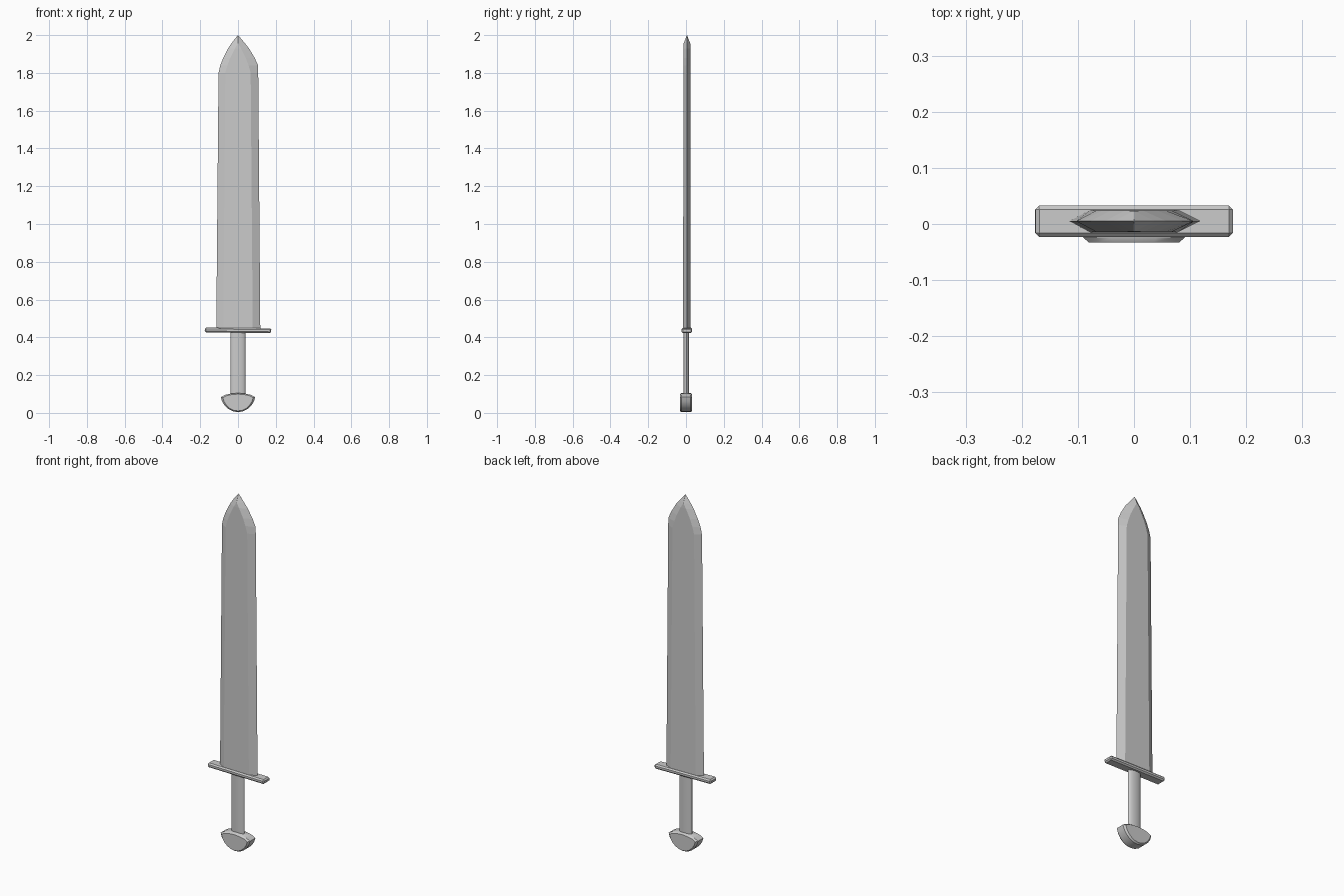
import bpy, bmesh
from math import cos, sin, pi

if "Cube" in bpy.data.objects:
    bpy.data.objects.remove(bpy.data.objects["Cube"])


def loft(name, rings, smooth=False):
    """Skin closed rings of points, capping both ends."""
    bm = bmesh.new()
    loops = [[bm.verts.new(p) for p in ring] for ring in rings]
    n = len(rings[0])
    for a, b in zip(loops, loops[1:]):
        for i in range(n):
            j = (i + 1) % n
            bm.faces.new((a[i], a[j], b[j], b[i]))
    bm.faces.new(loops[0])
    bm.faces.new(loops[-1])
    bmesh.ops.remove_doubles(bm, verts=bm.verts, dist=0.0002)
    bmesh.ops.recalc_face_normals(bm, faces=bm.faces)
    mesh = bpy.data.meshes.new(name)
    bm.to_mesh(mesh)
    bm.free()
    ob = bpy.data.objects.new(name, mesh)
    bpy.context.collection.objects.link(ob)
    if smooth:
        bpy.ops.object.select_all(action='DESELECT')
        ob.select_set(True)
        bpy.context.view_layer.objects.active = ob
        bpy.ops.object.shade_smooth_by_angle(angle=0.6)
    return ob


# Blade: hexagonal section, wide flats and bevelled edges
# z, left edge, right edge, flat half width, half thickness
CY = 0.005
sections = [
    (0.44, 0.115, 0.118, 0.078, 0.020),
    (1.80, 0.103, 0.107, 0.067, 0.019),
    (1.84, 0.094, 0.106, 0.056, 0.019),
    (1.88, 0.078, 0.088, 0.041, 0.019),
    (1.93, 0.052, 0.058, 0.016, 0.019),
    (1.955, 0.036, 0.038, 0.001, 0.018),
    (2.00, 0.0005, 0.0005, 0.0003, 0.0004),
]
loft("blade", [[(-l, CY, z), (-f, CY - h, z), (f, CY - h, z),
                (r, CY, z), (f, CY + h, z), (-f, CY + h, z)]
               for z, l, r, f, h in sections])

# Crossguard: slim bar with chamfered edges, slightly tilted
bpy.ops.mesh.primitive_cube_add(size=1, location=(0, CY, 0.437))
guard = bpy.context.object
guard.name = "crossguard"
guard.scale = (0.352, 0.056, 0.025)
bpy.ops.object.transform_apply(location=False, rotation=False, scale=True)
guard.rotation_euler.y = 0.012
bevel = guard.modifiers.new("chamfer", 'BEVEL')
bevel.width = 0.007
bevel.segments = 1

# Grip: flattened round bar
loft("grip", [[(0.039 * cos(i * pi / 12), 0.002 + 0.015 * sin(i * pi / 12), z)
               for i in range(24)] for z in (0.09, 0.43)], smooth=True)

# Pommel: half-moon outline with an arched top and chamfered rim
half = [(0.0, 0.105), (0.04, 0.102), (0.07, 0.095), (0.091, 0.083),
        (0.084, 0.060), (0.069, 0.037), (0.050, 0.020), (0.026, 0.008), (0.0, 0.004)]
outline = half + [(-x, z) for x, z in half[-2:0:-1]]


def pommel_ring(y, s):
    return [(x * s, y, 0.058 + (z - 0.058) * s) for x, z in outline]


loft("pommel", [pommel_ring(-0.033, 0.88), pommel_ring(-0.024, 1.0),
                pommel_ring(0.024, 1.0), pommel_ring(0.033, 0.88)], smooth=True)
